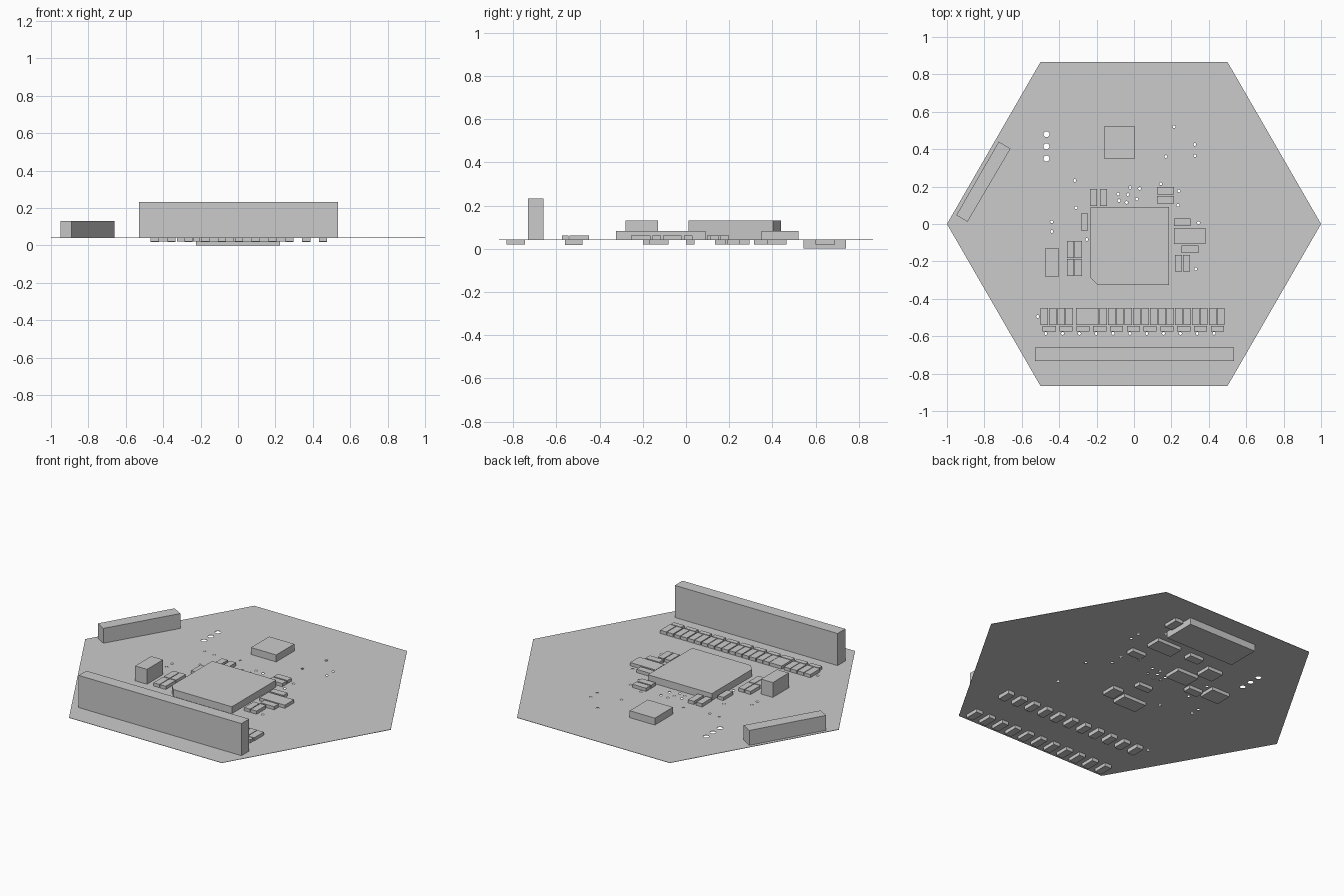
import bpy, bmesh, math

if "Cube" in bpy.data.objects:
    bpy.data.objects.remove(bpy.data.objects["Cube"])

grey = bpy.data.materials.new("light_grey")
grey.diffuse_color = (0.6, 0.6, 0.6, 1)
grey.use_nodes = True
grey.node_tree.nodes["Principled BSDF"].inputs["Base Color"].default_value = grey.diffuse_color

TOP, BOTTOM = 0.042, 0.040


def prism(name, outline, z0, z1):
    """Straight-sided part from a flat outline."""
    bm = bmesh.new()
    face = bm.faces.new([bm.verts.new((x, y, z0)) for x, y in outline])
    up = bmesh.ops.extrude_face_region(bm, geom=[face])["geom"]
    bmesh.ops.translate(bm, vec=(0, 0, z1 - z0),
                        verts=[v for v in up if isinstance(v, bmesh.types.BMVert)])
    bmesh.ops.recalc_face_normals(bm, faces=bm.faces)
    mesh = bpy.data.meshes.new(name)
    bm.to_mesh(mesh)
    bm.free()
    ob = bpy.data.objects.new(name, mesh)
    bpy.context.collection.objects.link(ob)
    mesh.materials.append(grey)
    return ob


def box(name, x0, x1, y0, y1, z0, z1):
    return prism(name, [(x0, y0), (x1, y0), (x1, y1), (x0, y1)], z0, z1)


def ring(cx, cy, r, n, start=0.0):
    return [(cx + r * math.cos(start + 2 * math.pi * i / n),
             cy + r * math.sin(start + 2 * math.pi * i / n)) for i in range(n)]


# Hexagonal board with drilled holes: one filled 2D curve
loops = [ring(0, 0, 1, 6)]
loops += [ring(-0.468, y, 0.016, 16) for y in (0.48, 0.415, 0.35)]
vias = [(.215, .52), (.325, .425), (.17, .36), (.325, .365), (-.385, .238), (-.317, .232),
        (-.16, .253), (.143, .215), (-.02, .195), (.03, .19), (.24, .177), (-.085, .16),
        (-.033, .157), (.015, .133), (-.04, .115), (-.08, .125), (.235, .1), (.345, .007),
        (-.31, .087), (-.44, .012), (-.44, -.04), (-.253, -.083), (.33, -.24), (-.515, -.495)]
vias += [(-0.472 + 0.09 * i, -0.585) for i in range(11)]
loops += [ring(x, y, 0.008, 10) for x, y in vias]
curve = bpy.data.curves.new("board", 'CURVE')
curve.dimensions = '2D'
curve.fill_mode = 'BOTH'
curve.extrude = (TOP - BOTTOM) / 2
for pts in loops:
    s = curve.splines.new('POLY')
    s.points.add(len(pts) - 1)
    for p, (x, y) in zip(s.points, pts):
        p.co = (x, y, 0, 1)
    s.use_cyclic_u = True
curve.materials.append(grey)
board = bpy.data.objects.new("board", curve)
board.location.z = (TOP + BOTTOM) / 2
bpy.context.collection.objects.link(board)
bpy.context.view_layer.objects.active = board
board.select_set(True)
bpy.ops.object.convert(target='MESH')

# Tall connector along the front, slanted connector on the left edge
box("front_connector", -.53, .535, -.732, -.66, TOP, .232)
prism("side_connector", [(-.89, .012), (-.66, .403), (-.723, .44), (-.95, .047)], TOP, .13)

# Main chip with chamfered corner, second chip, tall block
prism("main_chip", [(-.195, -.325), (.187, -.325), (.187, .09), (-.232, .09), (-.232, -.288)],
      TOP, .083)
box("small_chip", -.16, .005, .35, .52, TOP, .083)
box("tall_block", -.477, -.4, -.28, -.13, TOP, .13)

# Small parts around the main chip: x centre, y centre, width, depth
top_parts = [(.298, -.064, .166, .085), (.258, .01, .09, .04), (.3, -.135, .09, .04),
             (.238, -.21, .038, .09), (.281, -.21, .038, .09),
             (.168, .178, .09, .04), (.168, .13, .09, .04),
             (-.217, .142, .038, .09), (-.163, .142, .038, .09), (-.264, .01, .038, .09)]
top_parts += [(x, y, .038, .09) for x in (-.34, -.298) for y in (-.136, -.232)]
for x, y, w, d in top_parts:
    box("top_part", x - w / 2, x + w / 2, y - d / 2, y + d / 2, TOP, .061)

# Row of parts behind the front connector: pairs, one double-width
for i in range(11):
    x = -.499 + .0899 * i
    if i == 2:
        box("row_wide_part", x + .008, x + .088, -.54, -.45, TOP, .061)
    else:
        for dx in (0, .044):
            box("row_part", x + dx, x + dx + .04, -.54, -.45, TOP, .061)
    box("row_flat_part", x + .011, x + .081, -.574, -.545, TOP, .061)

# Underside: two rows of small parts
for i in range(11):
    x = -.445 + .09 * i
    box("under_row_front", x - .022, x + .022, -.83, -.745, .02, BOTTOM)
    box("under_row_back", x - .022, x + .022, -.56, -.48, .018, BOTTOM)

# Underside: large connector and scattered parts
box("under_connector", -.225, .225, .545, .74, 0, BOTTOM)
for x, y, w, d in [(.262, .645, .05, .09), (.14, .42, .16, .09), (.21, .27, .09, .05),
                   (-.06, .43, .09, .05), (-.136, .24, .14, .1), (-.23, .36, .1, .09),
                   (-.28, .16, .09, .05), (-.4, .2, .12, .1), (.04, -.125, .07, .09),
                   (-.1, -.155, .15, .09), (-.05, .02, .09, .04)]:
    box("under_part", x - w / 2, x + w / 2, y - d / 2, y + d / 2, .02, BOTTOM)
